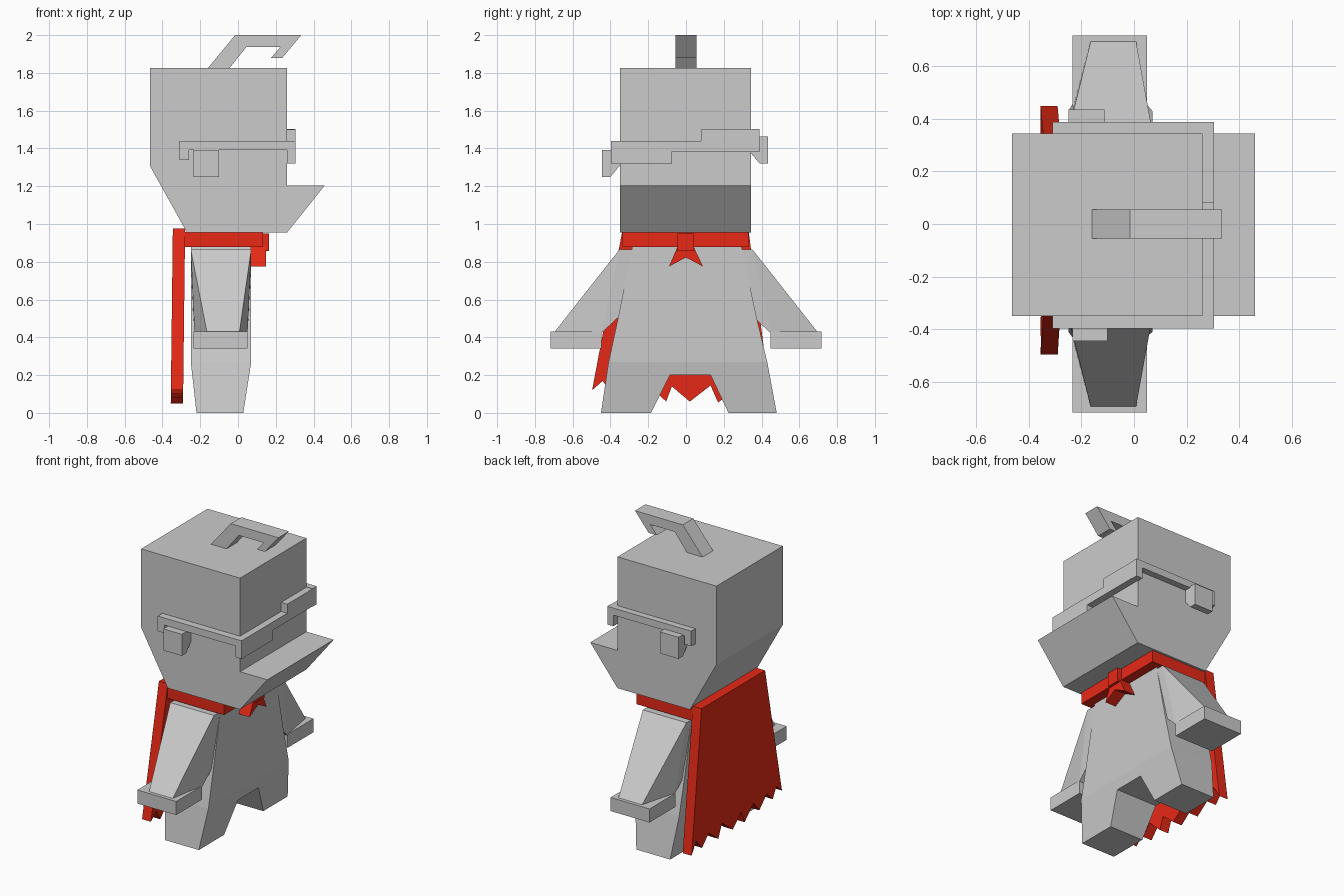
import bpy
import bmesh

cube = bpy.data.objects.get("Cube")
if cube:
    bpy.data.objects.remove(cube, do_unlink=True)


def material(name, rgb):
    m = bpy.data.materials.new(name)
    m.use_nodes = True
    m.diffuse_color = (*rgb, 1)
    m.node_tree.nodes["Principled BSDF"].inputs["Base Color"].default_value = (*rgb, 1)
    return m


GREY = material("light grey", (0.6, 0.6, 0.6))
RED = material("cape red", (0.8, 0.022, 0.008))


def finish(name, bm, mat):
    bmesh.ops.recalc_face_normals(bm, faces=bm.faces)
    me = bpy.data.meshes.new(name)
    bm.to_mesh(me)
    bm.free()
    me.materials.append(mat)
    ob = bpy.data.objects.new(name, me)
    bpy.context.collection.objects.link(ob)
    return ob


def prism_mesh(pts, axis, lo, hi):
    """Extrude a profile along y (points are x, z) or along x (points are y, z)."""
    bm = bmesh.new()

    def place(p, d):
        return (p[0], d, p[1]) if axis == "y" else (d, p[0], p[1])

    a = [bm.verts.new(place(p, lo)) for p in pts]
    b = [bm.verts.new(place(p, hi)) for p in pts]
    bm.faces.new(a)
    bm.faces.new(b[::-1])
    for i in range(len(pts)):
        j = (i + 1) % len(pts)
        bm.faces.new((a[i], b[i], b[j], a[j]))
    return bm


def prism(name, pts, axis, lo, hi, mat):
    return finish(name, prism_mesh(pts, axis, lo, hi), mat)


def box(name, x, y, z, mat):
    rect = [(x[0], z[0]), (x[1], z[0]), (x[1], z[1]), (x[0], z[1])]
    return prism(name, rect, "y", y[0], y[1], mat)


# Head with jutting jaw
prism("head", [(-0.465, 1.825), (0.26, 1.825), (0.26, 1.205), (0.46, 1.205),
               (0.26, 0.955), (-0.27, 0.955), (-0.465, 1.305)],
      "y", -0.35, 0.345, GREY)

# Hooked hair tuft
prism("hair_tuft", [(-0.16, 1.825), (-0.015, 2.0), (0.335, 2.0), (0.235, 1.88),
                    (0.175, 1.88), (0.225, 1.938), (0.045, 1.938), (-0.045, 1.825)],
      "y", -0.055, 0.055, GREY)

# Brow band: stepped front piece, plus a bracket on each side
prism("brow_front", [(-0.35, 1.44), (0.08, 1.44), (0.08, 1.50), (0.345, 1.50),
                     (0.345, 1.385), (-0.075, 1.385), (-0.075, 1.32), (-0.35, 1.32)],
      "x", 0.26, 0.305, GREY)
bracket = [(-0.31, 1.44), (0.305, 1.44), (0.305, 1.32), (0.26, 1.32),
           (0.26, 1.393), (-0.26, 1.393), (-0.26, 1.34), (-0.31, 1.34)]
for side, lo, hi, lift in (("right", -0.398, -0.35, 0), ("left", 0.345, 0.388, 0.062)):
    prism("brow_" + side, [(x, z + lift) for x, z in bracket], "y", lo, hi, GREY)

# Eyes, undercut towards the head
eye = [(0.44, 1.25), (0.395, 1.25), (0.34, 1.315), (0.34, 1.393), (0.44, 1.393)]
prism("eye_right", [(-y - 0.005, z) for y, z in eye], "x", -0.235, -0.10, GREY)
prism("eye_left", [(y - 0.005, z + 0.07) for y, z in eye], "x", -0.25, -0.113, GREY)

# Body with two legs; the legs taper below the hips
outline = [(-0.28, 0.9), (-0.36, 0.5), (-0.41, 0.27), (-0.45, 0), (-0.185, 0),
           (-0.085, 0.2), (0.13, 0.2), (0.225, 0), (0.48, 0), (0.43, 0.27),
           (0.375, 0.5), (0.29, 0.9)]
bm = prism_mesh(outline, "x", -0.25, 0.07)
bmesh.ops.bisect_plane(bm, geom=bm.verts[:] + bm.edges[:] + bm.faces[:],
                       plane_co=(0, 0, 0.27), plane_no=(0, 0, 1))
for v in bm.verts:
    t = max(0, (0.27 - v.co.z) / 0.27)
    v.co.x += t * (0.03 if v.co.x < -0.1 else -0.042)
finish("body", bm, GREY)

# Flared arms and flat hands
arm_sections = [(0.352, 0.865, -0.25, 0.07), (0.25, 0.865, -0.25, 0.07),
                (0.28, 0.58, -0.24, 0.06), (0.695, 0.43, -0.165, 0.008),
                (0.45, 0.42, -0.23, 0.05)]
for side, s in (("right", -1), ("left", 1)):
    bm = bmesh.new()
    for y, z, x0, x1 in arm_sections:
        for x in (x0, x1):
            bm.verts.new((x, s * y, z))
    bmesh.ops.convex_hull(bm, input=bm.verts)
    bmesh.ops.dissolve_limit(bm, angle_limit=0.02, verts=bm.verts, edges=bm.edges)
    finish("arm_" + side, bm, GREY)
    box("hand_" + side, (-0.235, 0.05), sorted((s * 0.448, s * 0.718)), (0.34, 0.43), GREY)

# Collar, knot and knot tails
box("collar", (-0.30, 0.132), (-0.335, 0.33), (0.878, 0.958), RED)
box("knot", (0.12, 0.165), (-0.045, 0.042), (0.858, 0.95), RED)
prism("knot_tails", [(-0.045, 0.88), (0.04, 0.88), (0.09, 0.775), (0, 0.823), (-0.09, 0.775)],
      "x", 0.07, 0.148, RED)

# Cape with a torn hem, leaning slightly outwards
hem = [(0.45, 0.05), (0.40, 0.13), (0.34, 0.06), (0.27, 0.13), (0.17, 0.055),
       (0.13, 0.145), (0.02, 0.06), (-0.075, 0.14), (-0.105, 0.06), (-0.20, 0.15),
       (-0.26, 0.08), (-0.34, 0.16), (-0.40, 0.10), (-0.44, 0.17), (-0.497, 0.12)]
bm = prism_mesh([(-0.335, 0.975), (0.33, 0.975)] + hem, "x", -0.345, -0.28)
for v in bm.verts:
    v.co.x -= 0.012 * (0.975 - v.co.z)
finish("cape", bm, RED)
